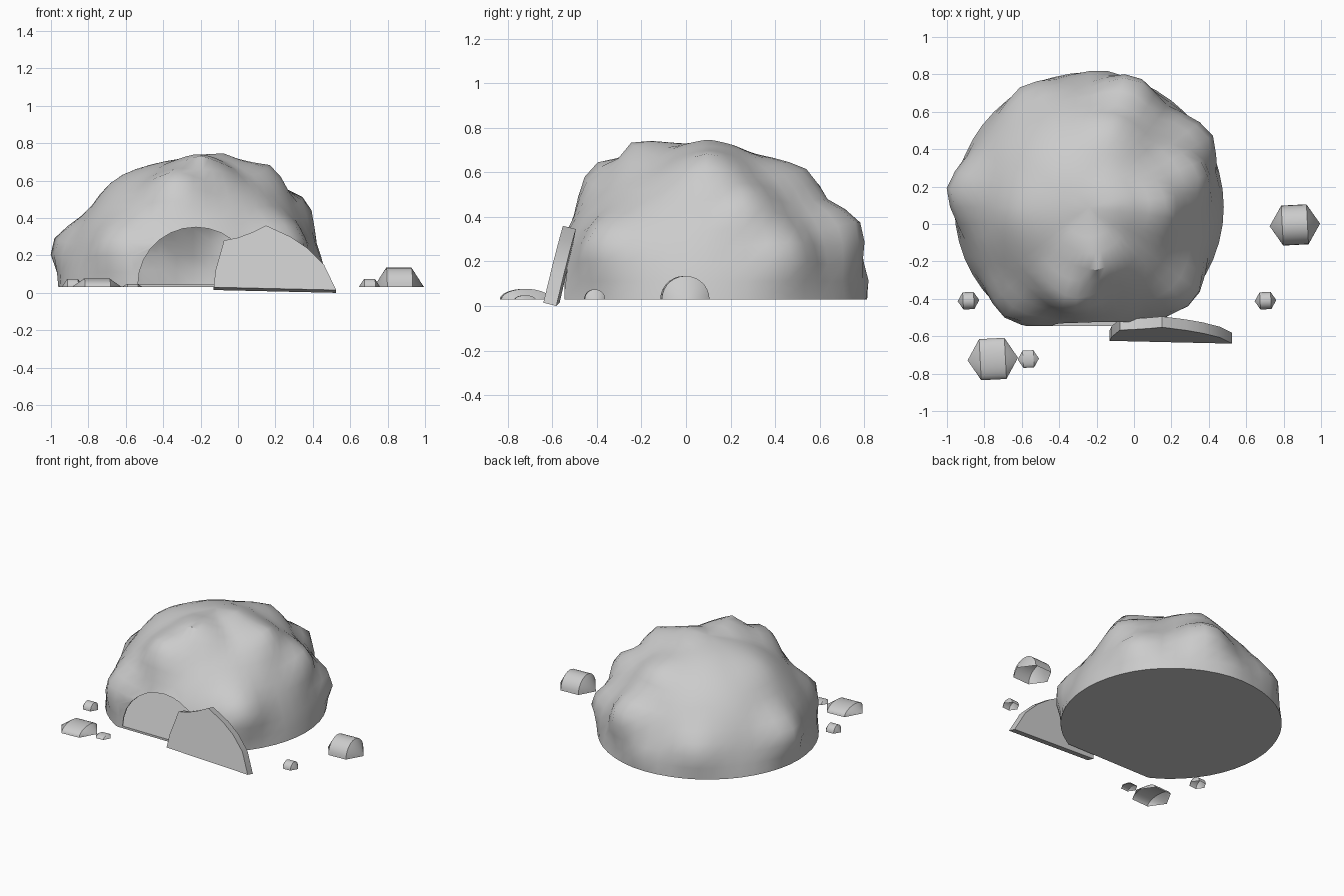
import bpy, bmesh, math
from mathutils import Vector, Matrix

if "Cube" in bpy.data.objects:
    bpy.data.objects.remove(bpy.data.objects["Cube"])

C = Vector((-0.24, 0.09, 0.03))   # dome centre on the ground


def finish(name, bm, angle=35, recalc=True):
    if recalc:
        bmesh.ops.recalc_face_normals(bm, faces=bm.faces[:])
    me = bpy.data.meshes.new(name)
    bm.to_mesh(me)
    bm.free()
    ob = bpy.data.objects.new(name, me)
    bpy.context.collection.objects.link(ob)
    smooth(ob, angle)
    return ob


def smooth(ob, angle):
    ob.data.shade_smooth()
    ob.data.set_sharp_from_angle(angle=math.radians(angle))


def dome(name, centre, shape, segs=48, rings=14):
    """Closed half sphere whose radius comes from shape(direction)."""
    bm = bmesh.new()
    rows = []
    for i in range(rings):
        e = math.pi / 2 * i / rings
        row = []
        for j in range(segs):
            a = 2 * math.pi * j / segs
            d = Vector((math.cos(e) * math.cos(a), math.cos(e) * math.sin(a), math.sin(e)))
            row.append(bm.verts.new(centre + d * shape(d)))
        rows.append(row)
    up = Vector((0, 0, 1))
    top = bm.verts.new(centre + up * shape(up))
    for a, b in zip(rows, rows[1:]):
        for j in range(segs):
            k = (j + 1) % segs
            bm.faces.new((a[j], a[k], b[k], b[j]))
    for j in range(segs):
        bm.faces.new((rows[-1][j], rows[-1][(j + 1) % segs], top))
    bm.faces.new(rows[0][::-1])
    return finish(name, bm)


# Rocky crags: tips that the dome surface is pulled out to
tips = [Vector(p) - C for p in (
    (-1.01, 0.19, 0.26), (-0.59, 0.75, 0.2), (-0.15, 0.85, 0.07), (0.01, 0.8, 0.37),
    (0.42, 0.49, 0.25), (0.38, 0.28, 0.49), (0.19, 0.1, 0.68), (0.33, -0.42, 0.3),
    (-0.70, -0.5, 0.27), (-0.34, -0.43, 0.64), (-0.2, -0.24, 0.74),
    (-0.1, 0.55, 0.61), (-0.66, 0.05, 0.61), (-0.05, 0.1, 0.745))]


def rock(d):
    r = 0.69 + 0.03 * (1 - d.z) ** 3
    pull = 0
    for t in tips:
        w = max(0, 1 - d.angle(t) / 0.36) ** 1.2
        pull = max(pull, (t.length - r) * w)
    return r + pull * min(1, 0.1 + d.z * 5)


shell = dome("rock_dome", C, rock)

# Hollow inside following the crags, flat front and arched doorway
hollow = dome("hollow_cutter", C + Vector((0, 0, 0.015)), lambda d: rock(d) - 0.022 - 0.012 * d.z)

bm = bmesh.new()
bmesh.ops.create_cube(bm, size=1, matrix=Matrix.Translation((-0.24, -1.045, 0.4))
                      @ Matrix.Diagonal((3, 1, 2, 1)))
front = finish("front_cutter", bm)

bm = bmesh.new()
arch = [bm.verts.new((-0.225 + 0.31 * math.cos(math.pi * i / 14), -0.8,
                      0.046 + 0.305 * math.sin(math.pi * i / 14))) for i in range(15)]
f = bm.faces.new(arch)
ext = bmesh.ops.extrude_face_region(bm, geom=[f])
bmesh.ops.translate(bm, vec=(0, 0.6, 0), verts=[v for v in ext["geom"] if isinstance(v, bmesh.types.BMVert)])
door = finish("doorway_cutter", bm)

cutters = (hollow, front, door)
for c in cutters:
    c.hide_render = True
    m = shell.modifiers.new("cut", 'BOOLEAN')
    m.operation, m.solver, m.object = 'DIFFERENCE', 'EXACT', c
bpy.context.view_layer.update()
new = bpy.data.meshes.new_from_object(shell.evaluated_get(bpy.context.evaluated_depsgraph_get()))
shell.modifiers.clear()
shell.data = new
for c in cutters:
    bpy.data.objects.remove(c)
smooth(shell, 35)

# Door slab leaning beside the entrance
outline = [(-0.13, 0.03), (-0.12, 0.12), (-0.075, 0.28), (0, 0.295), (0.08, 0.325), (0.15, 0.36),
           (0.28, 0.3), (0.37, 0.24), (0.46, 0.15), (0.525, 0.015)]
bm = bmesh.new()
face = bm.faces.new([bm.verts.new((x, -0.627 - 0.022 * max(0, x) + 0.23 * (z - 0.02), z)) for x, z in outline])
ext = bmesh.ops.extrude_face_region(bm, geom=[face])
bmesh.ops.translate(bm, vec=(0, 0.058, -0.015), verts=[v for v in ext["geom"] if isinstance(v, bmesh.types.BMVert)])
finish("door_slab", bm, 20)


# Pebbles: slightly turned half barrels with pointed ends, open underneath
def pebble(i, x, y, hx, ry, h):
    bm = bmesh.new()
    n = 14
    spin = Matrix.Rotation(math.radians(3), 3, 'Z')

    def at(u, v, w):
        return bm.verts.new(spin @ Vector((u, v, w)) + Vector((x, y, 0.03)))

    rings = [[at(s * hx, ry * math.cos(math.pi * k / n), h * math.sin(math.pi * k / n))
              for k in range(n + 1)] for s in (-0.5, 0.5)]
    ends = [at(s * hx, 0, 0) for s in (-1, 1)]
    for k in range(n):
        bm.faces.new((rings[0][k], rings[0][k + 1], rings[1][k + 1], rings[1][k]))
        bm.faces.new((rings[0][k + 1], rings[0][k], ends[0]))
        bm.faces.new((rings[1][k], rings[1][k + 1], ends[1]))
    finish(f"pebble_{i}", bm, 30, recalc=False)


for i, p in enumerate([(0.86, -0.005, 0.135, 0.107, 0.105), (0.703, -0.41, 0.058, 0.046, 0.045),
                       (-0.885, -0.41, 0.058, 0.046, 0.045), (-0.755, -0.722, 0.135, 0.11, 0.047),
                       (-0.565, -0.722, 0.057, 0.046, 0.018)]):
    pebble(i + 1, *p)
